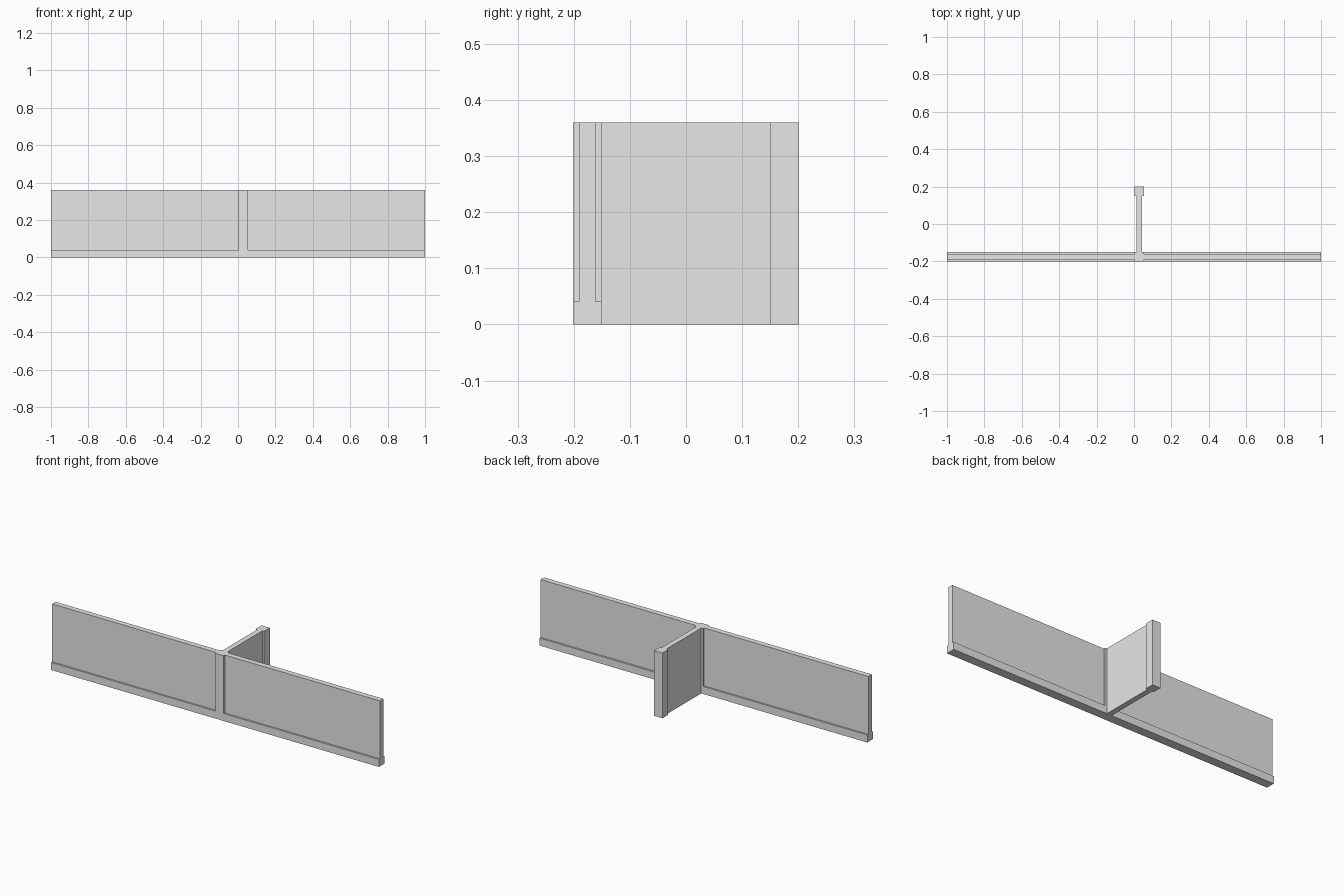
import bpy, bmesh
from mathutils import Vector

if "Cube" in bpy.data.objects:
    bpy.data.objects.remove(bpy.data.objects["Cube"])

grey = bpy.data.materials.new("plain grey")
grey.diffuse_color = (0.8, 0.8, 0.8, 1)
grey.use_nodes = True
grey.node_tree.nodes["Principled BSDF"].inputs["Base Color"].default_value = grey.diffuse_color

H = 0.36                    # wall height
XC = 0.028                  # centre line of the cross wall
POST, WEB = 0.025, 0.015    # half widths of posts and panels


def prism(name, outline, offset):
    """Extrude a flat closed outline along an offset."""
    bm = bmesh.new()
    face = bm.faces.new([bm.verts.new(p) for p in outline])
    ext = bmesh.ops.extrude_face_region(bm, geom=[face])
    verts = [v for v in ext["geom"] if isinstance(v, bmesh.types.BMVert)]
    bmesh.ops.translate(bm, verts=verts, vec=Vector(offset))
    bmesh.ops.recalc_face_normals(bm, faces=bm.faces)
    mesh = bpy.data.meshes.new(name)
    bm.to_mesh(mesh)
    bm.free()
    mesh.materials.append(grey)
    obj = bpy.data.objects.new(name, mesh)
    bpy.context.collection.objects.link(obj)
    return obj


# cross wall: junction post, thin web and end post in one plan outline
half = [(POST, -0.201), (POST, -0.151), (WEB, -0.151),
        (WEB, 0.151), (POST, 0.151), (POST, 0.201)]
plan = [(XC + x, y, 0) for x, y in half]
plan += [(XC - x, y, 0) for x, y in reversed(half)]
prism("cross_wall", plan, (0, 0, H))

# long walls: thin panel on a thicker plinth, one on each side of the post
yc = -0.176
section = [(POST, 0), (POST, 0.041), (WEB, 0.041), (WEB, H)]
for name, x0, x1 in (("left_wall", -1, XC - POST), ("right_wall", XC + POST, 1)):
    profile = [(x0, yc + y, z) for y, z in section]
    profile += [(x0, yc - y, z) for y, z in reversed(section)]
    prism(name, profile, (x1 - x0, 0, 0))
